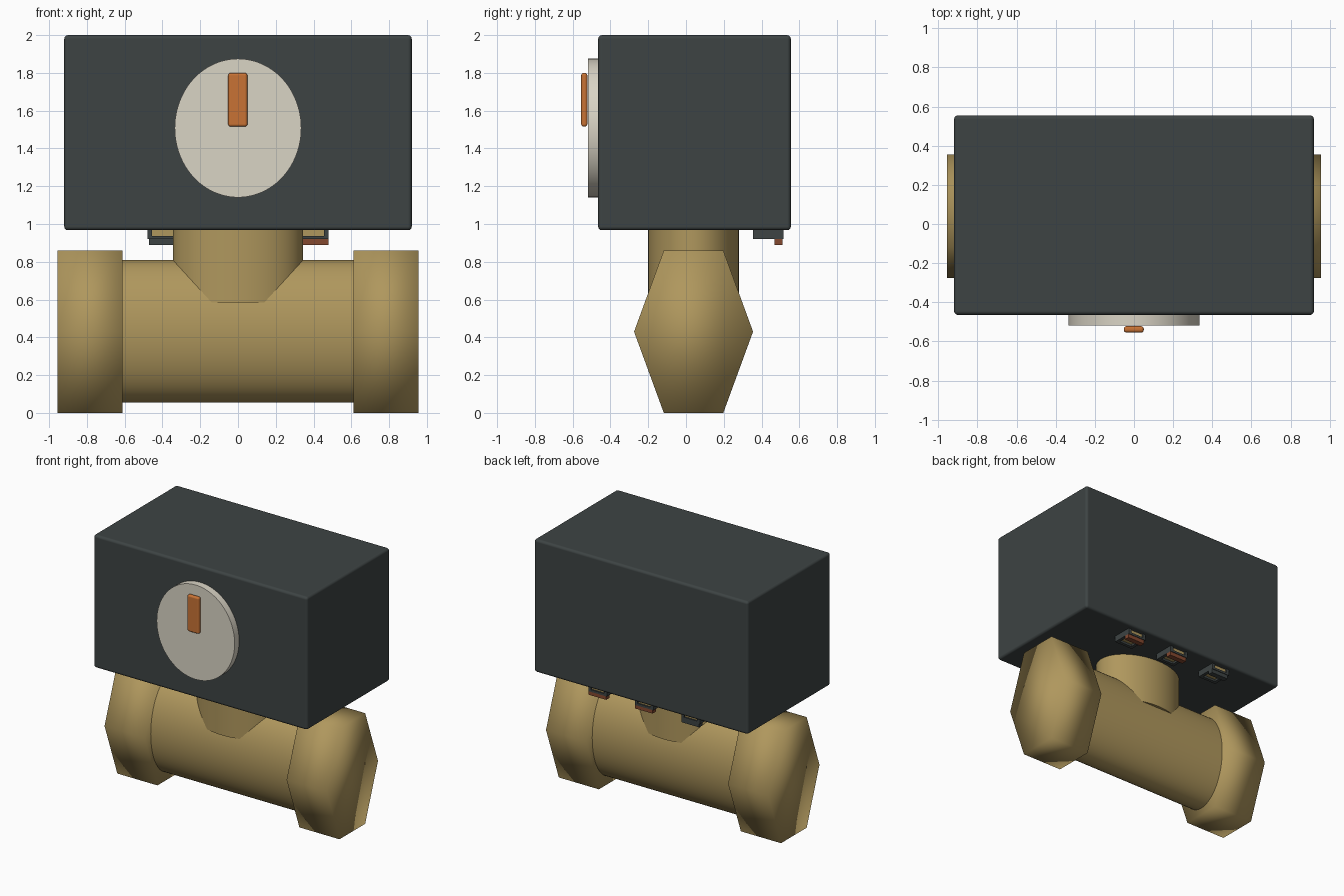
import bpy, bmesh, math
from mathutils import Matrix, Vector

old = bpy.data.objects.get("Cube")
if old:
    bpy.data.objects.remove(old, do_unlink=True)


def material(name, rgb):
    m = bpy.data.materials.new(name)
    m.use_nodes = True
    m.diffuse_color = (*rgb, 1)
    m.node_tree.nodes["Principled BSDF"].inputs["Base Color"].default_value = (*rgb, 1)
    return m


charcoal = material("charcoal", (0.047, 0.057, 0.057))
brass = material("brass", (0.43, 0.31, 0.11))
cream = material("cream", (0.70, 0.66, 0.56))
orange = material("orange", (0.58, 0.17, 0.035))
copper = material("copper", (0.23, 0.065, 0.028))


def finish(name, bm, mat, bevel=0, segments=3, angle=30):
    bmesh.ops.recalc_face_normals(bm, faces=bm.faces)
    mesh = bpy.data.meshes.new(name)
    bm.to_mesh(mesh)
    bm.free()
    mesh.materials.append(mat)
    ob = bpy.data.objects.new(name, mesh)
    bpy.context.collection.objects.link(ob)
    if bevel:
        mod = ob.modifiers.new("rounded edges", "BEVEL")
        mod.width, mod.segments = bevel, segments
        mod.harden_normals = True
    bpy.ops.object.select_all(action="DESELECT")
    ob.select_set(True)
    bpy.context.view_layer.objects.active = ob
    if angle < 180:
        bpy.ops.object.shade_smooth_by_angle(angle=math.radians(angle))
    else:
        bpy.ops.object.shade_smooth()
    return ob


def box(name, low, high, mat, **kw):
    low, high = Vector(low), Vector(high)
    bm = bmesh.new()
    place = Matrix.Translation((low + high) / 2) @ Matrix.Diagonal((*(high - low), 1))
    bmesh.ops.create_cube(bm, size=1, matrix=place)
    return finish(name, bm, mat, **kw)


def prism(name, axis, centre, size, sides, mat, **kw):
    """Round or many-sided bar along an axis; size is the full extent in x, y, z."""
    turn = {"X": Matrix.Rotation(math.pi / 2, 4, "Y") @ Matrix.Rotation(math.pi / 2, 4, "Z"),
            "Y": Matrix.Rotation(math.pi / 2, 4, "X"),
            "Z": Matrix.Identity(4)}[axis]
    bm = bmesh.new()
    bmesh.ops.create_cone(bm, cap_ends=True, segments=sides, radius1=0.5, radius2=0.5, depth=1)
    # Start each ring on its first local axis so corners land predictably
    first = max(bm.verts, key=lambda v: v.co.x).co
    bmesh.ops.rotate(bm, verts=bm.verts, matrix=Matrix.Rotation(-math.atan2(first.y, first.x), 3, "Z"))
    bmesh.ops.transform(bm, matrix=turn, verts=bm.verts)
    for i in range(3):
        values = [v.co[i] for v in bm.verts]
        mid, span = (max(values) + min(values)) / 2, max(values) - min(values)
        for v in bm.verts:
            v.co[i] = centre[i] + (v.co[i] - mid) * size[i] / span
    return finish(name, bm, mat, **kw)


# Control housing with softened edges
box("housing", (-0.92, -0.465, 0.967), (0.92, 0.555, 2), charcoal, bevel=0.02)

# Dial and pointer on the front
prism("dial", "Y", (0, -0.49, 1.508), (0.67, 0.06, 0.734), 96, cream)
box("pointer", (-0.052, -0.555, 1.515), (0.05, -0.522, 1.8), orange, bevel=0.014)

# Valve body: pipe, neck and two stretched hexagonal ends
prism("pipe", "X", (0, 0.04, 0.432), (1.3, 0.48, 0.755), 64, brass)
prism("neck", "Z", (0, 0.04, 0.785), (0.69, 0.48, 0.4), 64, brass)
for side, label in ((1, "left"), (-1, "right")):
    prism(label + "_hex_end", "X", (side * 0.783, 0.04, 0.43), (0.345, 0.63, 0.86),
          6, brass, angle=180)

# Three terminals under the back of the housing
for i, lever in enumerate((charcoal, copper, copper)):
    x = (i - 1) * 0.4
    tag = ("right", "middle", "left")[i]
    l, r, f, b, t = x - 0.08, x + 0.08, 0.355, 0.515, 0.025
    for part, low, high in (
            ("front_rail", (l, f, 0.92), (r, f + t, 0.937)),
            ("back_rail", (l, b - t, 0.92), (r, b, 0.937)),
            ("left_wall", (r - t, f, 0.92), (r, b, 0.975)),
            ("right_wall", (l, f, 0.92), (l + t, b, 0.975))):
        box(f"{tag}_terminal_{part}", low, high, charcoal)
    box(f"{tag}_terminal_contact", (l + t, f + 0.012, 0.937), (r - t, b - 0.012, 0.975), brass)
    box(f"{tag}_terminal_lever", (l + 0.01, 0.468, 0.89), (r, 0.51, 0.922), lever)
